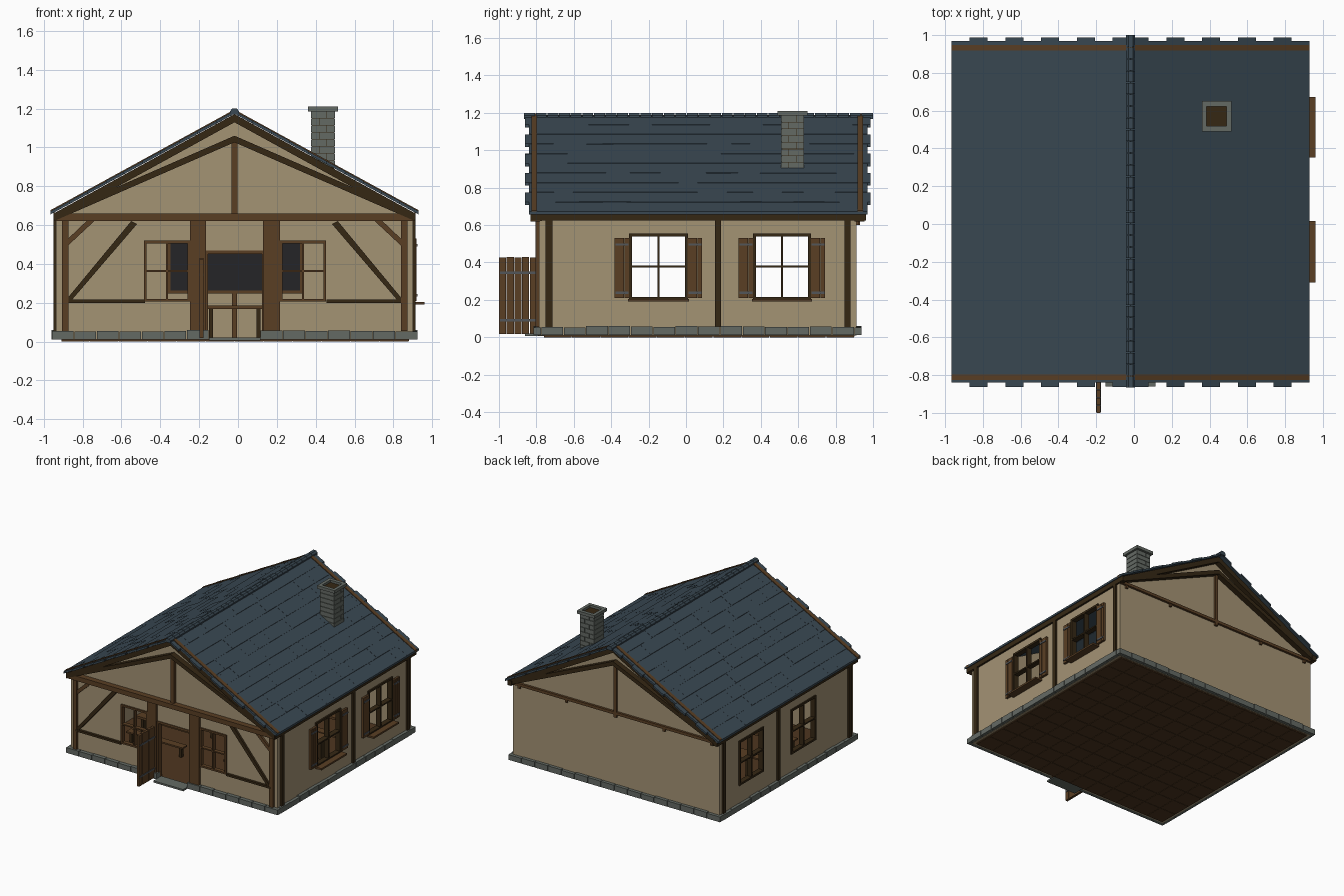
import bpy, bmesh, random

if "Cube" in bpy.data.objects:
    bpy.data.objects.remove(bpy.data.objects["Cube"])
random.seed(4)
C = -0.018            # centre line of the house in x
SLOPE, TOP = 0.547, 1.187


def mat(name, r, g, b):
    m = bpy.data.materials.new(name)
    lin = lambda v: (v / 255 / 12.92) if v < 11 else ((v / 255 + 0.055) / 1.055) ** 2.4
    m.diffuse_color = (lin(r), lin(g), lin(b), 1)
    m.use_nodes = True
    m.node_tree.nodes["Principled BSDF"].inputs["Base Color"].default_value = m.diffuse_color
    return m


PLASTER = mat("plaster", 164, 147, 116)
TIMBER = mat("timber", 90, 63, 36)
DARK = mat("dark timber", 53, 39, 20)
SLATE = mat("slate", 58, 73, 83)
STONE = mat("stone", 100, 106, 100)
BOARD = mat("board black", 37, 37, 39)
METAL = mat("metal", 82, 86, 90)
FLOOR = mat("floor wood", 78, 54, 31)


def prisms(name, m, items):
    """Each item is (xz outline, y0, y1); all become one object."""
    bm = bmesh.new()
    for pts, y0, y1 in items:
        a = [bm.verts.new((x, y0, z)) for x, z in pts]
        b = [bm.verts.new((x, y1, z)) for x, z in pts]
        bm.faces.new(a)
        bm.faces.new(b[::-1])
        for i in range(len(a)):
            j = (i + 1) % len(a)
            bm.faces.new((a[i], b[i], b[j], a[j]))
    bmesh.ops.recalc_face_normals(bm, faces=bm.faces)
    me = bpy.data.meshes.new(name)
    bm.to_mesh(me)
    bm.free()
    me.materials.append(m)
    ob = bpy.data.objects.new(name, me)
    bpy.context.collection.objects.link(ob)
    return ob


def boxes(name, m, items):
    """Each item is (x0, x1, y0, y1, z0, z1)."""
    return prisms(name, m, [([(a, e), (b, e), (b, f), (a, f)], c, d) for a, b, c, d, e, f in items])


def mx(pts):
    return [(2 * C - x, z) for x, z in pts]


def bar(x0, z0, x1, z1, t):
    """Sloping bar outline with thickness t hanging below the line."""
    return [(x0, z0), (x1, z1), (x1, z1 - t), (x0, z0 - t)]


def wall_cells(u0, u1, z0, z1, holes):
    """Rectangles of a wall left over around its openings."""
    us = sorted({u0, u1} | {h[0] for h in holes} | {h[1] for h in holes})
    out = []
    for a, b in zip(us, us[1:]):
        z = z0
        for h in holes:
            if h[0] <= a and b <= h[1]:
                if h[2] > z:
                    out.append((a, b, z, h[2]))
                z = h[3]
        out.append((a, b, z, z1))
    return out


def frame_cells(u0, u1, z0, z1, t, bars=True):
    """Rectangles of a window frame with a cross of glazing bars."""
    um, zm, g = (u0 + u1) / 2, (z0 + z1) / 2, t / 3
    r = [(u0, u0 + t, z0, z1), (u1 - t, u1, z0, z1), (u0, u1, z0, z0 + t), (u0, u1, z1 - t, z1)]
    if bars:
        r += [(um - g, um + g, z0, z1), (u0, u1, zm - g, zm + g)]
    return r


in_y = lambda cells, y0, y1: [(a, b, y0, y1, c, d) for a, b, c, d in cells]
in_x = lambda cells, x0, x1: [(x0, x1, a, b, c, d) for a, b, c, d in cells]

# walls
front_wins = [(-0.485, -0.247, 0.206, 0.52), (0.215, 0.453, 0.206, 0.52)]
side_wins = [(-0.305, 0.01, 0.198, 0.556), (0.358, 0.668, 0.198, 0.556)]
boxes("front_wall", PLASTER, in_y(wall_cells(-0.93, 0.895, 0.01, 0.63, front_wins + [(-0.16, 0.13, 0.01, 0.46)]), -0.785, -0.75))
boxes("back_wall", PLASTER, [(-0.93, 0.895, 0.875, 0.912, 0.01, 0.63)])
for name, x0, x1 in (("right_wall", 0.865, 0.9), ("left_wall", -0.936, -0.901)):
    boxes(name, PLASTER, in_x(wall_cells(-0.785, 0.912, 0.01, 0.66, side_wins), x0, x1))
gable = [(-0.93, 0.62), (0.894, 0.62), (0.894, 0.665), (C, TOP - 0.025), (-0.93, 0.665)]
prisms("gables", PLASTER, [(gable, -0.785, -0.75), (gable, 0.875, 0.912)])

# floor with square boards underneath
boxes("floor", FLOOR, [(-0.91, 0.88, -0.76, 0.9, 0.004, 0.013)])
boxes("floor_underside", FLOOR, [(-0.91 + i * 0.1492, -0.764 + i * 0.1492, -0.76 + j * 0.151, -0.612 + j * 0.151, 0, 0.006)
                                 for i in range(12) for j in range(11)])

# stone footing and doorstep
stones = []


def course(u0, u1, n, place):
    w = (u1 - u0) / n
    for i in range(n):
        stones.append(place(u0 + i * w + 0.002, u0 + (i + 1) * w - 0.002, 0.052 + random.random() * 0.008))


for a, b, n in ((-0.96, -0.15, 7), (0.115, 0.925, 7)):
    course(a, b, n, lambda p, q, h: (p, q, -0.815, -0.775, 0.012, h))
course(-0.96, 0.925, 16, lambda p, q, h: (p, q, 0.9, 0.938, 0.012, h))
course(-0.775, 0.9, 14, lambda p, q, h: (0.885, 0.925, p, q, 0.012, h))
course(-0.775, 0.9, 14, lambda p, q, h: (-0.96, -0.92, p, q, 0.012, h))
boxes("stone_footing", STONE, stones)
boxes("doorstep", STONE, [(-0.15, 0.115, -0.86, -0.76, 0.006, 0.02)])

# front timber frame
F0, F1 = -0.805, -0.77
boxes("front_posts", TIMBER, [(a, b, F0, F1, 0.055, 0.63) for a, b in
      ((-0.905, -0.872), (0.84, 0.873), (-0.247, -0.165), (0.128, 0.215))])
boxes("front_beam", TIMBER, [(-0.945, 0.91, -0.83, -0.77, 0.622, 0.66)])
boxes("front_rails", DARK, [(-0.89, -0.48, F0, F1, 0.2, 0.217), (0.455, 0.855, F0, F1, 0.2, 0.217)])
brace = [(-0.885, 0.215), (-0.55, 0.62), (-0.52, 0.605), (-0.855, 0.215)]
small = [(-0.88, 0.525), (-0.775, 0.625), (-0.735, 0.625), (-0.88, 0.49)]
prisms("front_braces", DARK, [(p, F0 + 0.003, F1) for p in (brace, mx(brace))])
prisms("front_small_braces", TIMBER, [(p, F0 + 0.003, F1) for p in (small, mx(small))])

# gable trusses, front and back
upper = bar(-0.945, 0.662, C, TOP - 0.016, 0.042)
lower = bar(-0.935, 0.66, C, 1.06, 0.034)
prisms("gable_rafters", DARK, [(p, a, b) for a, b in ((-0.832, -0.78), (0.9, 0.955))
                               for q in (upper, lower) for p in (q, mx(q))])
boxes("king_posts", TIMBER, [(C - 0.015, C + 0.015, -0.81, -0.78, 0.655, 1.05), (C - 0.013, C + 0.013, 0.905, 0.93, 0.6, 1.05)])
boxes("back_beam", TIMBER, [(-0.93, 0.895, 0.905, 0.93, 0.622, 0.645)]
      + [(x, x + 0.02, 0.905, 0.925, 0.6, 0.622) for x in (-0.88, -0.46, 0.41, 0.83)])

# side timber frame
posts = [(-0.75, -0.715), (0.155, 0.187), (0.848, 0.88)]
for name, x0, x1 in (("right", 0.88, 0.915), ("left", -0.95, -0.915)):
    boxes(name + "_posts", DARK, [(x0, x1, a, b, 0.055, 0.63) for a, b in posts])
    boxes(name + "_top_beam", DARK, [(x0, x1, -0.83, 0.962, 0.625, 0.664)])

# windows
boxes("front_windows", TIMBER, in_y(frame_cells(*front_wins[0], 0.014) + frame_cells(*front_wins[1], 0.014), -0.798, -0.765))
for name, x0, x1 in (("right", 0.87, 0.912), ("left", -0.946, -0.905)):
    boxes(name + "_windows", DARK, [c for w in side_wins for c in in_x(frame_cells(*w, 0.016), x0, x1)])
boxes("right_sills", TIMBER, [(0.88, 0.96, a - 0.005, b + 0.005, 0.19, 0.204) for a, b, _, _ in side_wins])

# shutters of three planks with metal straps
shutters = [s for a, b, _, _ in side_wins for s in (a - 0.076, b - 0.001)]
boxes("shutters", TIMBER, [(0.898, 0.918, s + i * 0.026, s + i * 0.026 + 0.0245, 0.21, 0.53)
                           for s in shutters for i in range(3)])
boxes("shutter_straps", METAL, [(0.915, 0.923, s + 0.004, s + 0.074, z, z + 0.012)
                                for s in shutters for z in (0.232, 0.49)])

# open door of five planks
boxes("door", TIMBER, [(-0.198, -0.178, -1 + i * 0.0412, -0.962 + i * 0.0412, 0.018, 0.43 + 0.004 * (i % 2 - 1))
                       for i in range(5)])
boxes("door_straps", METAL, [(-0.202, -0.174, -0.995, -0.8, z, z + 0.013) for z in (0.085, 0.338)])
boxes("door_frame", TIMBER, [(-0.17, -0.155, -0.79, -0.745, 0.01, 0.46), (0.123, 0.138, -0.79, -0.745, 0.01, 0.46),
                             (-0.17, 0.138, -0.79, -0.745, 0.452, 0.47)])

# slate roof: rows of overlapping shingles, every second row longer
left, right = [], []
line = lambda x: TOP - SLOPE * (C - x)
for i in range(10):
    x0, x1 = -0.965 + i * 0.0947, -0.965 + (i + 1) * 0.0947
    ya, yb = (-0.862, 0.987) if i % 2 else (-0.84, 0.97)
    for side in (left, right):
        y = ya
        while y < yb - 1e-6:
            e = y + random.uniform(0.1, 0.17)
            e = yb if e > yb - 0.06 else e
            h = random.uniform(0, 0.002)
            p = [(x0, line(x0) + 0.002 + h), (x1, line(x1) + h), (x1, line(x1) - 0.014), (x0, line(x0) - 0.014)]
            side.append((p if side is left else mx(p), y, e))
            y = e
prisms("roof_left", SLATE, left)
prisms("roof_right", SLATE, right)
strip = bar(-0.965, line(-0.965) + 0.008, C, TOP + 0.008, 0.02)
prisms("roof_edge_boards", TIMBER, [(p, a, b) for p in (strip, mx(strip)) for a, b in ((-0.826, -0.796), (0.918, 0.947))])
cap = [(-0.024, 1.168), (0.024, 1.168), (0.024, 1.186), (0.012, 1.199), (-0.012, 1.199), (-0.024, 1.186)]
prisms("ridge_caps", SLATE, [([(C + x, z) for x, z in cap], -0.865 + i * 0.06217, -0.807 + i * 0.06217 + 0.0041 * (i == 29))
                             for i in range(30)])

# chimney: brick courses round a core, with a hollow cap
bricks = []
for k in range(8):
    z0, z1, s = 0.9 + k * 0.036, 0.933 + k * 0.036, 0.02 * (k % 2 * 2 - 1)
    bricks += [(0.375, 0.436 + s, 0.508, 0.568 - s, z0, z1), (0.439 + s, 0.5, 0.508, 0.568 + s, z0, z1),
               (0.375, 0.436 - s, 0.571 - s, 0.632, z0, z1), (0.439 - s, 0.5, 0.571 + s, 0.632, z0, z1)]
boxes("chimney_bricks", STONE, bricks)
boxes("chimney_core", DARK, [(0.38, 0.495, 0.513, 0.627, 0.88, 1.192)])
boxes("chimney_cap", STONE, [(0.36, 0.515, 0.49, 0.518, 1.186, 1.21), (0.36, 0.515, 0.622, 0.65, 1.186, 1.21),
                             (0.36, 0.385, 0.518, 0.622, 1.186, 1.21), (0.49, 0.515, 0.518, 0.622, 1.186, 1.21)])

# interior: wall board, tables and benches
boxes("wall_board", BOARD, [(-0.35, 0.32, 0.862, 0.876, 0.26, 0.515)])
boxes("wall_board_frame", TIMBER, in_y(frame_cells(-0.362, 0.332, 0.248, 0.525, 0.014, False), 0.856, 0.876))
boxes("inner_post", TIMBER, [(C - 0.012, C + 0.012, 0.86, 0.876, 0.012, 0.25)])
tables, legs = [], []
for y in (-0.3, 0.1, 0.5):
    for x in (-0.45, 0.41):
        tables += [(x - 0.25, x + 0.25, y, y + 0.13, 0.165, 0.183), (x - 0.25, x + 0.25, y - 0.12, y - 0.06, 0.09, 0.102)]
        for d in (-0.23, 0.21):
            legs += [(x + d, x + d + 0.02, y + 0.04, y + 0.09, 0.012, 0.166), (x + d, x + d + 0.02, y - 0.105, y - 0.075, 0.012, 0.091)]
tables.append((-0.17, 0.135, 0.68, 0.78, 0.167, 0.185))
legs += [(x, x + 0.02, 0.7, 0.76, 0.012, 0.168) for x in (-0.15, 0.095)]
boxes("tables_and_benches", TIMBER, tables)
boxes("table_legs", DARK, legs)
